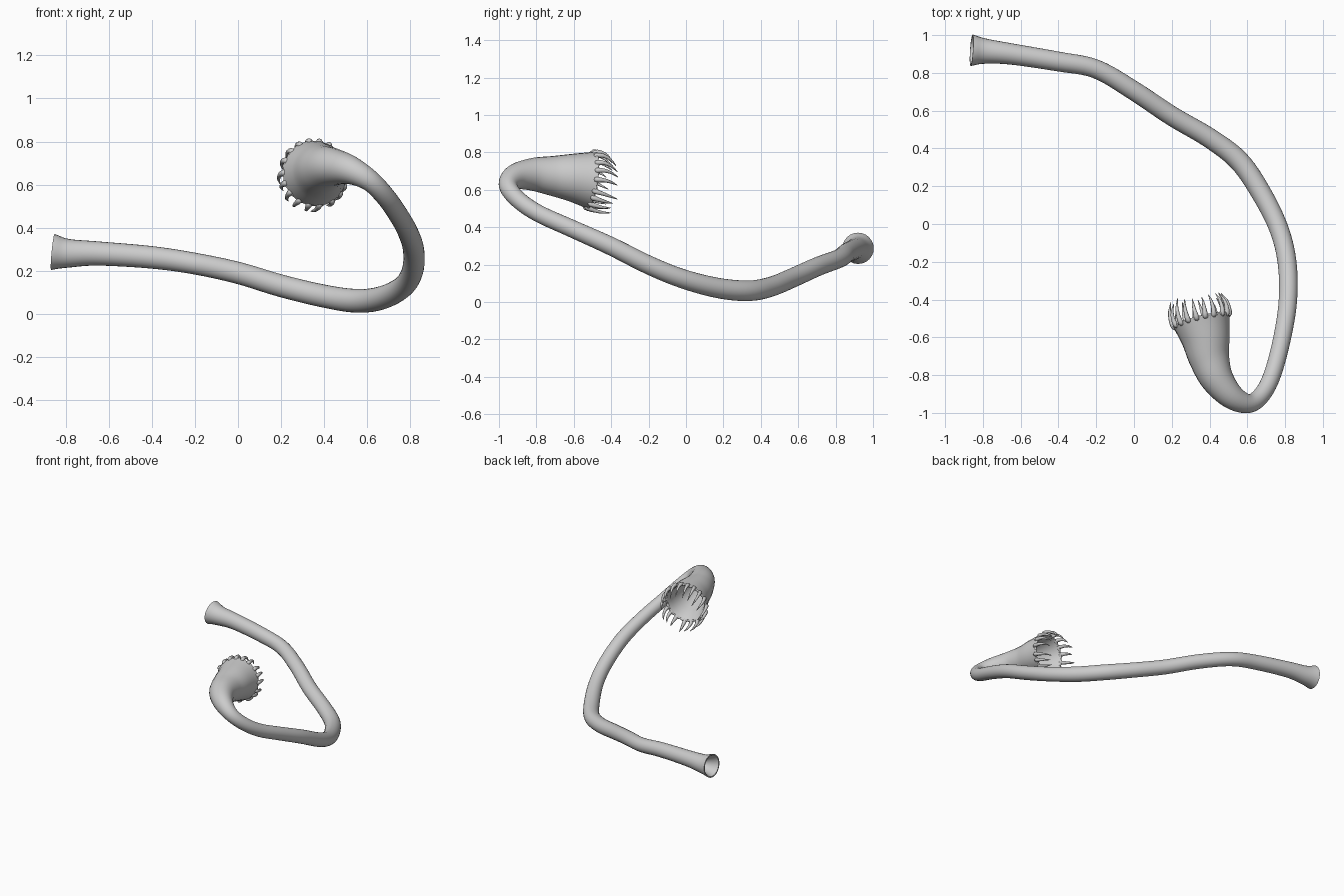
import bpy, bmesh, math, random
from mathutils import Vector

if "Cube" in bpy.data.objects:
    bpy.data.objects.remove(bpy.data.objects["Cube"])
random.seed(4)


def smooth_path(pts, steps):
    """Catmull-Rom through (x, y, z, radius) points."""
    pts = [Vector(p) for p in pts]
    ext = [2 * pts[0] - pts[1]] + pts + [2 * pts[-1] - pts[-2]]
    out = []
    for i in range(1, len(ext) - 2):
        a, b, c, d = ext[i - 1:i + 3]
        for s in range(steps):
            t = s / steps
            out.append(0.5 * (2 * b + (c - a) * t + (2 * a - 5 * b + 4 * c - d) * t * t
                              + (3 * b - a - 3 * c + d) * t ** 3))
    out.append(pts[-1])
    return out


def frames(path):
    """Centre, radius and a twist-free frame for each path point."""
    res, u = [], Vector((0, 0, 1))
    for i, p in enumerate(path):
        t = (path[min(i + 1, len(path) - 1)] - path[max(i - 1, 0)]).to_3d().normalized()
        u = (u - t * u.dot(t))
        if u.length < 1e-4:
            u = t.orthogonal()
        u.normalize()
        res.append((p.to_3d(), p[3], t, u, t.cross(u)))
    return res


def loft(bm, rings, sides):
    """Skin the rings and close both ends."""
    loops = []
    for c, r, t, u, v in rings:
        loops.append([bm.verts.new(c + r * (u * math.cos(k * math.tau / sides)
                                            + v * math.sin(k * math.tau / sides)))
                      for k in range(sides)])
    for a, b in zip(loops, loops[1:]):
        for k in range(sides):
            n = (k + 1) % sides
            bm.faces.new((a[k], a[n], b[n], b[k]))
    bm.faces.new(loops[0][::-1])
    bm.faces.new(loops[-1])


def finish(bm, name):
    bmesh.ops.recalc_face_normals(bm, faces=bm.faces)
    me = bpy.data.meshes.new(name)
    bm.to_mesh(me)
    bm.free()
    ob = bpy.data.objects.new(name, me)
    bpy.context.collection.objects.link(ob)
    bpy.ops.object.select_all(action='DESELECT')
    ob.select_set(True)
    bpy.context.view_layer.objects.active = ob
    bpy.ops.object.shade_smooth_by_angle(angle=math.radians(50))
    return ob


# Body centreline with radius, from flared tail to bell mouth
body = [
    (-.86, .92, .287, .084), (-.79, .915, .281, .067), (-.65, .90, .28, .056),
    (-.4, .86, .262, .052), (-.2, .82, .233, .05), (0, .705, .19, .051),
    (.2, .572, .13, .052), (.4, .455, .082, .053), (.555, .335, .06, .055),
    (.67, .17, .075, .054), (.765, -.02, .125, .051), (.81, -.2, .198, .05),
    (.815, -.4, .298, .049), (.785, -.6, .388, .047), (.735, -.79, .474, .046),
    (.68, -.90, .55, .046), (.61, -.95, .62, .05), (.52, -.915, .668, .067),
    (.44, -.82, .682, .088), (.398, -.71, .674, .108), (.378, -.6, .664, .131),
    (.357, -.51, .652, .153),
]
STEPS = 6
outer = frames(smooth_path(body, STEPS))


def scaled(ring, k):
    return (ring[0], ring[1] * k) + ring[2:]


# Hollow inside of the tail cup, and of the bell
tail_in = [scaled(outer[i], k) for i, k in ((14, .45), (7, .5), (5, .75), (2, .83), (0, .9))]
n = len(outer) - 1
bell_in = [scaled(outer[n - i], k) for i, k in
           ((0, .9), (2, .84), (6, .84), (12, .82), (18, .76), (23, .6), (26, .3))]
bm = bmesh.new()
loft(bm, tail_in + outer + bell_in, 24)
finish(bm, "trumpet_body")

# Curved teeth around the bell rim
bm = bmesh.new()
c, r, t, u, v = outer[-1]
COUNT = 18
for k in range(COUNT):
    a = (k + random.uniform(-.15, .15)) * math.tau / COUNT
    d = u * math.cos(a) + v * math.sin(a)
    side = (v * math.cos(a) - u * math.sin(a)) * random.uniform(-.012, .012)
    L = random.uniform(.1, .135)
    prof = [(-.035, .93, .013), (.0, .985, .015), (.3, 1.03, .011),
            (.65, 1.0, .0075), (1, .88, .0015)]
    pts = []
    for f, ro, w in prof:
        p = c + d * r * ro + t * (L * f) + side * max(f, 0) - Vector((0, 0, .025)) * max(f, 0) ** 2
        pts.append((*p, w))
    loft(bm, frames(smooth_path(pts, 2)), 8)
finish(bm, "rim_teeth")

# Rolled lip joining the teeth
bm = bmesh.new()
S = 72
loops = []
for k in range(S):
    a = k * math.tau / S
    d = u * math.cos(a) + v * math.sin(a)
    w = .009 + .003 * math.cos(a * COUNT)
    loops.append([bm.verts.new(c + d * (r * .95 + w * math.cos(j * math.tau / 8))
                               + t * w * math.sin(j * math.tau / 8)) for j in range(8)])
for k in range(S):
    p, q = loops[k], loops[(k + 1) % S]
    for j in range(8):
        bm.faces.new((p[j], p[(j + 1) % 8], q[(j + 1) % 8], q[j]))
finish(bm, "rim_lip")
